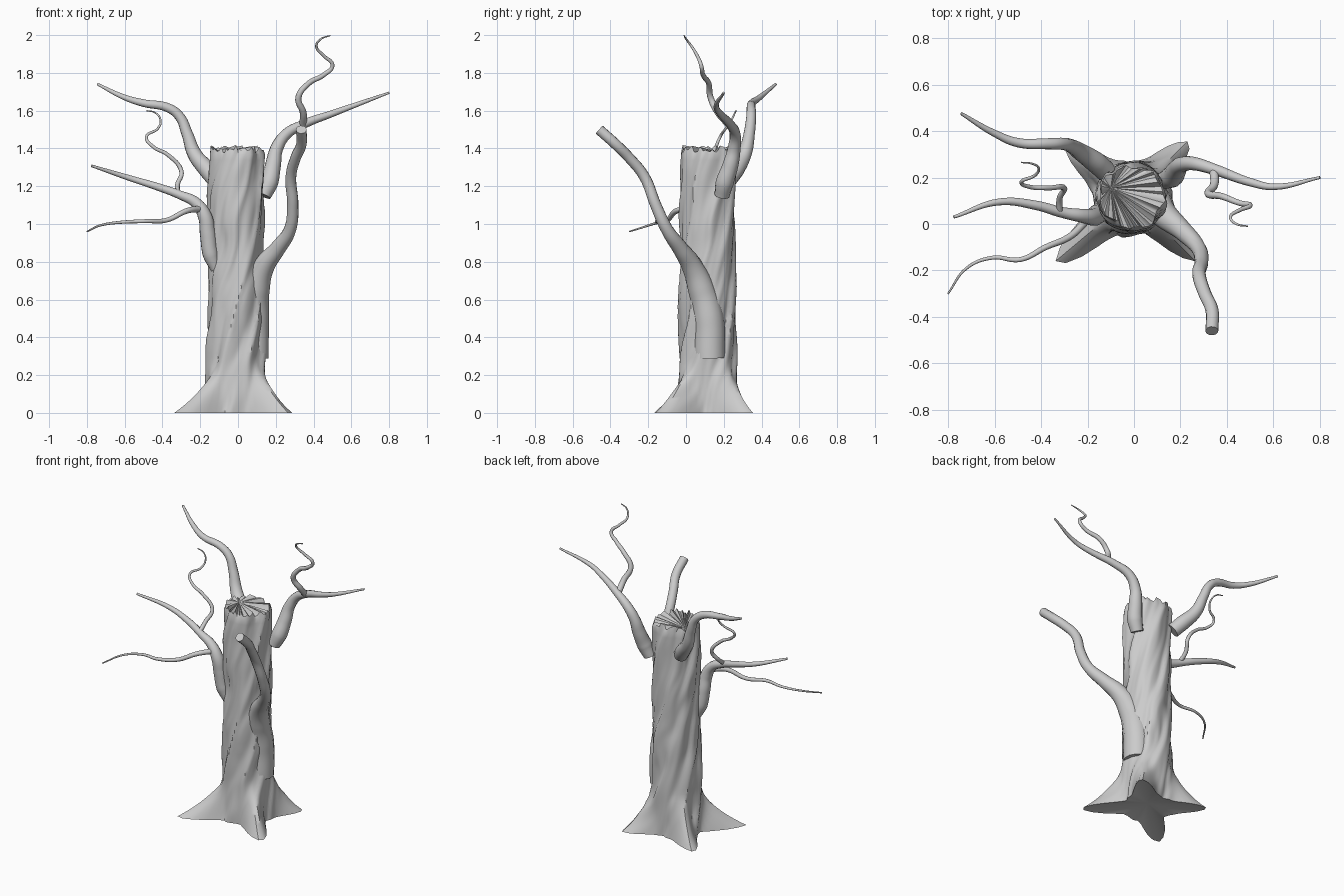
import bpy, bmesh, math, random
from mathutils import Vector, noise

if "Cube" in bpy.data.objects:
    bpy.data.objects.remove(bpy.data.objects["Cube"])

random.seed(4)
SEG, RINGS, TOP = 72, 56, 1.4
CX, CY = -0.01, 0.115
# root tips: (x, y)
ROOTS = [(-0.335, -0.165), (0.285, -0.155), (0.245, 0.36), (-0.30, 0.345)]


def smooth(ob, angle):
    bpy.ops.object.select_all(action='DESELECT')
    ob.select_set(True)
    bpy.context.view_layer.objects.active = ob
    bpy.ops.object.shade_smooth_by_angle(angle=math.radians(angle))


def trunk_radius(a, z):
    r = 0.143 + 0.012 * max(0, 1 - z / 0.7)
    # twisted bark ridges
    t = a - 1.7 * z
    wob = noise.noise(Vector((math.cos(t) * 2.2, math.sin(t) * 2.2, z * 4)))
    r += 0.006 * math.sin(7 * t + 2 * wob) + 0.014 * wob
    r += 0.003 * math.sin(15 * t + 5 * wob)
    # flaring roots
    k = max(0, 1 - z / 0.29) ** 1.8
    for x, y in ROOTS:
        dx, dy = x - CX, y - CY
        d = (a - math.atan2(dy, dx) + math.pi) % (2 * math.pi) - math.pi
        r += (math.hypot(dx, dy) - 0.155) * k * math.exp(-(abs(d) / 0.27) ** 1.6)
    return r


# trunk with roots and a broken, pleated top
bm = bmesh.new()
jag = [random.uniform(-0.022, 0.018) for _ in range(SEG)]
rings = []
for i in range(RINGS + 1):
    u = i / RINGS
    z0 = TOP * u ** 1.25
    ring = []
    for j in range(SEG):
        a = 2 * math.pi * j / SEG
        z = z0 + (jag[j] if i == RINGS else 0)
        r = trunk_radius(a, z0) - (0.008 if i == RINGS else 0)
        ring.append(bm.verts.new((CX + r * math.cos(a), CY + r * math.sin(a), z)))
    rings.append(ring)
for lo, hi in zip(rings, rings[1:]):
    for j in range(SEG):
        k = (j + 1) % SEG
        bm.faces.new((lo[j], lo[k], hi[k], hi[j]))
# top fan spreads from near the left rim
hub = bm.verts.new((CX - 0.09, CY + 0.04, TOP - 0.015))
base = bm.verts.new((CX, CY, 0.03))
for j in range(SEG):
    k = (j + 1) % SEG
    bm.faces.new((rings[-1][j], rings[-1][k], hub))
    bm.faces.new((rings[0][k], rings[0][j], base))
me = bpy.data.meshes.new("trunk")
bm.to_mesh(me)
bm.free()
trunk = bpy.data.objects.new("trunk", me)
bpy.context.collection.objects.link(trunk)
smooth(trunk, 45)


def branch(name, pts):
    """Tapered tube through (x, y, z, radius) points."""
    cu = bpy.data.curves.new(name, 'CURVE')
    cu.dimensions = '3D'
    cu.bevel_depth = 1.0
    cu.bevel_resolution = 4
    cu.resolution_u = 8
    cu.use_fill_caps = True
    sp = cu.splines.new('BEZIER')
    sp.bezier_points.add(len(pts) - 1)
    for p, (x, y, z, r) in zip(sp.bezier_points, pts):
        p.co = (x, y, z)
        p.radius = r
        p.handle_left_type = p.handle_right_type = 'AUTO'
    ob = bpy.data.objects.new(name, cu)
    bpy.context.collection.objects.link(ob)
    bpy.ops.object.select_all(action='DESELECT')
    ob.select_set(True)
    bpy.context.view_layer.objects.active = ob
    bpy.ops.object.convert(target='MESH')
    smooth(bpy.context.view_layer.objects.active, 50)


def twig(name, pts, r0, r1):
    n = len(pts) - 1
    branch(name, [(*p, r0 + (r1 - r0) * i / n) for i, p in enumerate(pts)])


# main branches
branch("front_branch", [
    (.08, .125, .29, .085), (.085, .12, .5, .083), (.098, .08, .66, .073),
    (.14, .03, .78, .056), (.21, -.03, .87, .042), (.275, -.1, .97, .033),
    (.29, -.16, 1.1, .03), (.28, -.22, 1.25, .029), (.305, -.30, 1.35, .028),
    (.335, -.37, 1.42, .028), (.335, -.46, 1.5, .028)])
branch("left_branch", [
    (-.115, .06, .76, .03), (-.145, .05, .84, .043), (-.16, .04, .95, .043),
    (-.175, .03, 1.04, .038), (-.22, .035, 1.11, .03), (-.31, .05, 1.155, .023),
    (-.42, .08, 1.195, .02), (-.58, .095, 1.245, .015), (-.775, .03, 1.308, .007)])
branch("back_left_branch", [
    (-.12, .225, 1.235, .045), (-.165, .265, 1.29, .046), (-.23, .31, 1.37, .038),
    (-.27, .335, 1.48, .03), (-.31, .345, 1.57, .026), (-.37, .345, 1.615, .024),
    (-.5, .35, 1.64, .02), (-.6, .39, 1.67, .015), (-.743, .475, 1.74, .007)])
branch("right_branch", [
    (.135, .19, 1.15, .04), (.165, .205, 1.22, .048), (.185, .235, 1.31, .042),
    (.205, .255, 1.4, .034), (.255, .26, 1.475, .029), (.345, .235, 1.527, .024),
    (.5, .18, 1.585, .018), (.6, .16, 1.622, .014), (.8, .2, 1.695, .006)])

# thin curling twigs
twig("left_low_twig", [
    (-.2, .02, 1.08, ), (-.27, -.05, 1.07), (-.38, -.1, 1.02), (-.49, -.153, 1.015),
    (-.61, -.145, 1.01), (-.72, -.19, .995), (-.8, -.3, .96)], .017, .004)
twig("left_high_twig", [
    (-.32, .05, 1.165), (-.32, .11, 1.21), (-.3, .155, 1.28), (-.37, .155, 1.365),
    (-.45, .16, 1.41), (-.485, .18, 1.46), (-.425, .21, 1.505), (-.41, .24, 1.55),
    (-.44, .26, 1.59), (-.485, .265, 1.6)], .014, .003)
twig("right_twig", [
    (.345, .225, 1.53), (.345, .17, 1.59), (.32, .13, 1.67), (.375, .12, 1.745),
    (.455, .09, 1.79), (.5, .08, 1.84), (.455, .06, 1.89), (.415, .03, 1.94),
    (.44, .0, 1.98), (.49, -.01, 1.998)], .02, .003)
